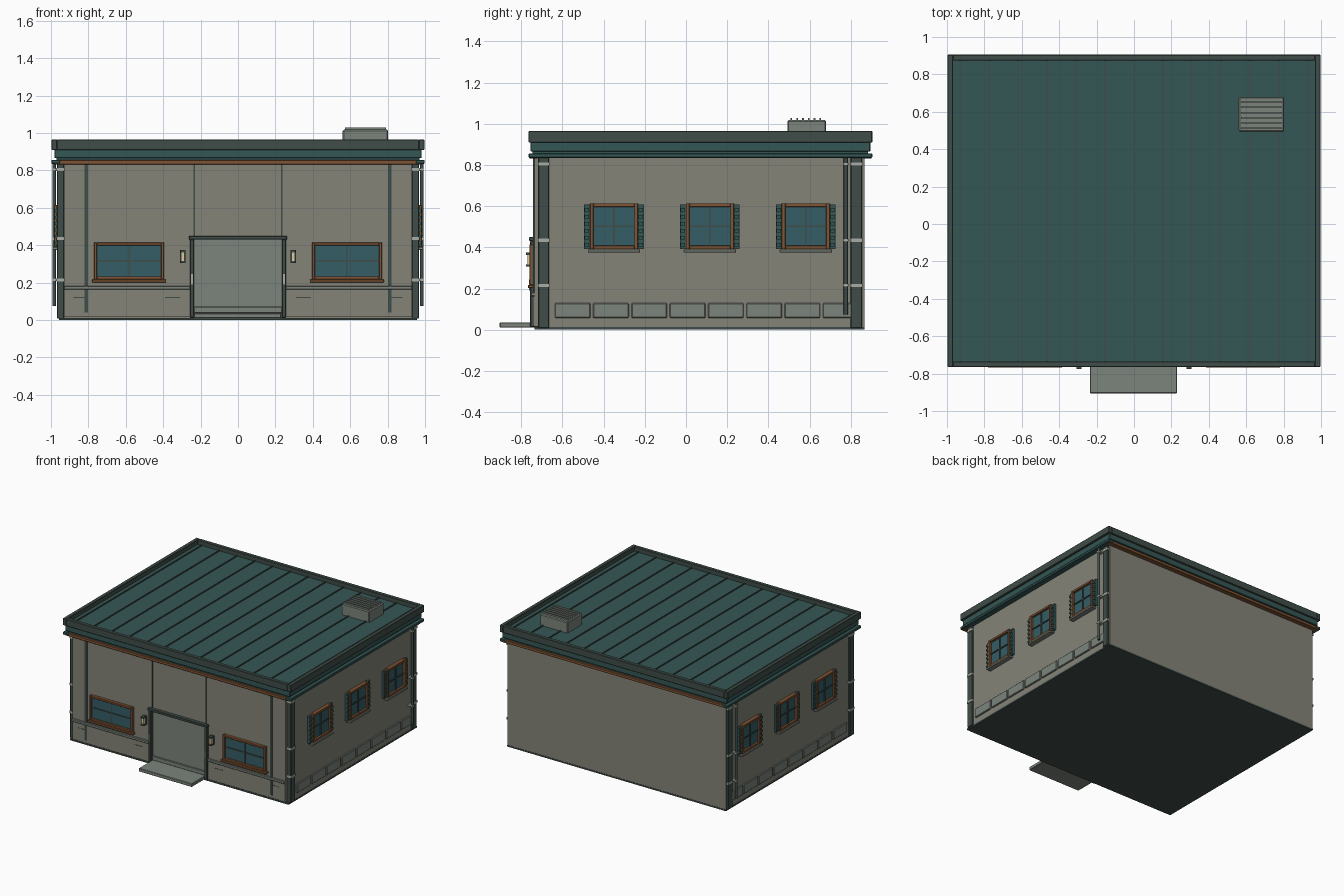
import bpy, bmesh
from math import pi
from mathutils import Matrix, Vector


def material(name, rgb):
    m = bpy.data.materials.new(name)
    m.diffuse_color = (*rgb, 1)
    return m


WALL = material("wall_plaster", (0.23, 0.23, 0.19))
TEAL = material("dark_teal", (0.035, 0.095, 0.09))
DARK = material("dark_trim", (0.05, 0.075, 0.065))
RUST = material("rust_trim", (0.22, 0.09, 0.035))
GLASS = material("glass", (0.035, 0.11, 0.13))
STONE = material("stone", (0.2, 0.23, 0.2))
METAL = material("pale_metal", (0.4, 0.42, 0.37))
LIGHT = material("lamp_glow", (0.7, 0.6, 0.35))


def finish(name, bm, mat, bevel=0):
    me = bpy.data.meshes.new(name)
    bm.to_mesh(me)
    bm.free()
    ob = bpy.data.objects.new(name, me)
    bpy.context.collection.objects.link(ob)
    me.materials.append(mat)
    if bevel:
        mod = ob.modifiers.new("edge", "BEVEL")
        mod.width, mod.segments = bevel, 1
    return ob


def boxes(name, mat, items, bevel=0):
    """One object from boxes given as (x0, x1, y0, y1, z0, z1)."""
    bm = bmesh.new()
    for b in items:
        lo, hi = Vector(b[0::2]), Vector(b[1::2])
        size = hi - lo
        scale = Matrix.Diagonal((*[abs(s) for s in size], 1))
        bmesh.ops.create_cube(bm, size=1, matrix=Matrix.Translation((lo + hi) / 2) @ scale)
    return finish(name, bm, mat, bevel)


def frame(u0, u1, v0, v1, t):
    """Four bars around a rectangle, as (u0, u1, v0, v1)."""
    return [(u0, u0 + t, v0, v1), (u1 - t, u1, v0, v1),
            (u0 + t, u1 - t, v0, v0 + t), (u0 + t, u1 - t, v1 - t, v1)]


def on_front(rects, near, far):
    return [(u0, u1, far, near, v0, v1) for u0, u1, v0, v1 in rects]


def on_side(s, rects, near, far):
    return [(s * near, s * far, u0, u1, v0, v1) for u0, u1, v0, v1 in rects]


# Main body, front facade and plinth
boxes("body", WALL, [(-0.955, 0.955, -0.715, 0.866, 0.01, 0.86)])
boxes("facade_panels", WALL, [(-0.93, -0.237, -0.737, -0.71, 0.015, 0.84),
                              (0.237, 0.93, -0.737, -0.71, 0.015, 0.84),
                              (-0.233, 0.233, -0.735, -0.71, 0.435, 0.84)])
boxes("base_rail", DARK, [(-0.957, 0.957, -0.735, 0.868, 0, 0.012)])

# Roof: deck, fascia, parapet, standing seams
boxes("roof_deck", TEAL, [(-0.97, 0.97, -0.745, 0.885, 0.85, 0.93)])
boxes("fascia", TEAL, [(-0.982, 0.982, -0.755, 0.895, 0.866, 0.912)], 0.003)
par = []
for u0, u1, v0, v1 in frame(-0.997, 0.997, -0.765, 0.905, 0.03):
    par.append((u0, u1, v0, v1, 0.91, 0.965))
boxes("parapet", DARK, par, 0.003)
boxes("roof_seams", DARK, [(i * 0.155 - 0.004, i * 0.155 + 0.004, -0.737, 0.877, 0.928, 0.937)
                           for i in range(-6, 7)])
# Eaves trim: rust at front and back, gutters at the sides
boxes("eaves_trim", RUST, [(-0.985, 0.985, -0.762, -0.72, 0.832, 0.855),
                           (-0.985, 0.985, 0.86, 0.902, 0.832, 0.855)], 0.003)
boxes("side_gutters", TEAL, [(s * 0.95, s * 0.998, -0.765, 0.905, 0.835, 0.857) for s in (-1, 1)], 0.004)

# Rooftop vent with slats
boxes("vent_box", STONE, [(0.56, 0.803, 0.493, 0.68, 0.92, 1.018)], 0.006)
boxes("vent_slats", STONE, [(0.572, 0.79, 0.508 + i * 0.028, 0.516 + i * 0.028, 1.015, 1.029)
                            for i in range(6)])

# Entrance: door, threshold, frame, lintel, step
boxes("door", STONE, [(-0.237, 0.237, -0.728, -0.71, 0.07, 0.432)])
boxes("threshold", STONE, [(-0.235, 0.235, -0.742, -0.71, 0.012, 0.035),
                           (-0.235, 0.235, -0.737, -0.71, 0.037, 0.068)], 0.002)
boxes("door_frame", DARK, [(s * 0.235, s * 0.256, -0.757, -0.71, 0.012, 0.432) for s in (-1, 1)]
      + [(-0.262, 0.262, -0.762, -0.71, 0.43, 0.45)], 0.003)
boxes("front_step", STONE, [(-0.235, 0.23, -0.905, -0.715, 0.01, 0.036)], 0.003)
boxes("frame_plates", METAL, [(s * 0.24, s * 0.251, -0.762, -0.755, 0.19, 0.245) for s in (-1, 1)])

for s, side in ((-1, "left"), (1, "right")):
    # Front facade details
    boxes(f"{side}_pilaster", DARK, [(s * 0.802, s * 0.82, -0.744, -0.73, 0.04, 0.832),
                                     (s * 0.231, s * 0.239, -0.739, -0.72, 0.45, 0.832)])
    boxes(f"{side}_ledge", STONE, [(s * 0.257, s * 0.93, -0.753, -0.73, 0.162, 0.182)], 0.003)
    boxes(f"{side}_wainscot", WALL, [(s * 0.257, s * 0.93, -0.742, -0.73, 0.018, 0.162)])
    boxes(f"{side}_wainscot_lines", DARK, [(s * a, s * b, -0.7435, -0.74, 0.119, 0.123)
                                           for a, b in ((0.31, 0.39), (0.82, 0.88))])
    # Front window
    u0, u1 = sorted((s * 0.395, s * 0.77))
    c = (u0 + u1) / 2
    boxes(f"{side}_front_glass", GLASS, on_front([(u0, u1, 0.22, 0.41)], -0.73, -0.745))
    boxes(f"{side}_front_window_frame", RUST, on_front(frame(u0, u1, 0.218, 0.414, 0.016), -0.73, -0.76)
          + [(u0 - 0.011, u1 + 0.011, -0.768, -0.73, 0.202, 0.217)], 0.002)
    boxes(f"{side}_front_muntins", DARK, on_front(
        [(c - 0.004, c + 0.004, 0.234, 0.398), (u0 + 0.016, u1 - 0.016, 0.312, 0.32)], -0.74, -0.751))
    # Wall lamp
    x = s * 0.295
    boxes(f"{side}_lamp_body", DARK, [(x - 0.014, x + 0.014, -0.747, -0.73, 0.305, 0.375),
                                      (x - 0.013, x + 0.013, -0.776, -0.74, 0.362, 0.374),
                                      (x - 0.013, x + 0.013, -0.776, -0.74, 0.306, 0.316)])
    boxes(f"{side}_lamp_glass", LIGHT, [(x - 0.009, x + 0.009, -0.77, -0.745, 0.316, 0.362)])

    # Corner posts with bands
    posts = ((-0.718, -0.665), (0.8, 0.855))
    boxes(f"{side}_corner_posts", DARK, [(s * 0.93, s * 0.967, a, b, 0.008, 0.836) for a, b in posts], 0.003)
    boxes(f"{side}_post_bands", METAL, [(s * 0.928, s * 0.971, a - 0.002, b + 0.002, z - 0.008, z + 0.008)
                                        for a, b in posts for z in (0.215, 0.435, 0.805)])
    # Downspout with clips
    bm = bmesh.new()
    bmesh.ops.create_cone(bm, cap_ends=True, segments=12, radius1=0.01, radius2=0.01, depth=0.77,
                          matrix=Matrix.Translation((s * 0.983, 0.776, 0.46)))
    pipe = finish(f"{side}_downspout", bm, DARK)
    for p in pipe.data.polygons:
        p.use_smooth = len(p.vertices) == 4
    boxes(f"{side}_downspout_clips", METAL, [(s * 0.95, s * 0.993, 0.763, 0.789, z - 0.006, z + 0.006)
                                             for z in (0.215, 0.435, 0.805)])
    # Foundation blocks along the side
    boxes(f"{side}_base_blocks", STONE, on_side(s, [
        (-0.637 + i * 0.186, -0.464 + i * 0.186, 0.057, 0.13) for i in range(8)], 0.95, 0.966), 0.004)

    # Side windows with shutters
    for n, y in enumerate((-0.35, 0.116, 0.582), 1):
        tag = f"{side}_window_{n}"
        a, b = y - 0.117, y + 0.117
        boxes(f"{tag}_glass", GLASS, on_side(s, [(a, b, 0.395, 0.61)], 0.95, 0.967))
        boxes(f"{tag}_frame", RUST, on_side(s, frame(a, b, 0.391, 0.614, 0.018), 0.95, 0.984), 0.002)
        boxes(f"{tag}_muntins", DARK, on_side(s, [
            (y - 0.004, y + 0.004, 0.409, 0.596), (a + 0.018, b - 0.018, 0.498, 0.506)], 0.96, 0.974))
        boxes(f"{tag}_sill", STONE, on_side(s, [(y - 0.127, y + 0.127, 0.375, 0.39)], 0.95, 0.992), 0.002)
        sh = ((y - 0.145, a), (b, y + 0.145))
        boxes(f"{tag}_shutters", TEAL, on_side(s, [(p, q, 0.393, 0.608) for p, q in sh], 0.95, 0.972))
        boxes(f"{tag}_louvres", TEAL, on_side(s, [
            (p + 0.003, q - 0.003, 0.405 + i * 0.034, 0.421 + i * 0.034)
            for p, q in sh for i in range(6)], 0.965, 0.98))
